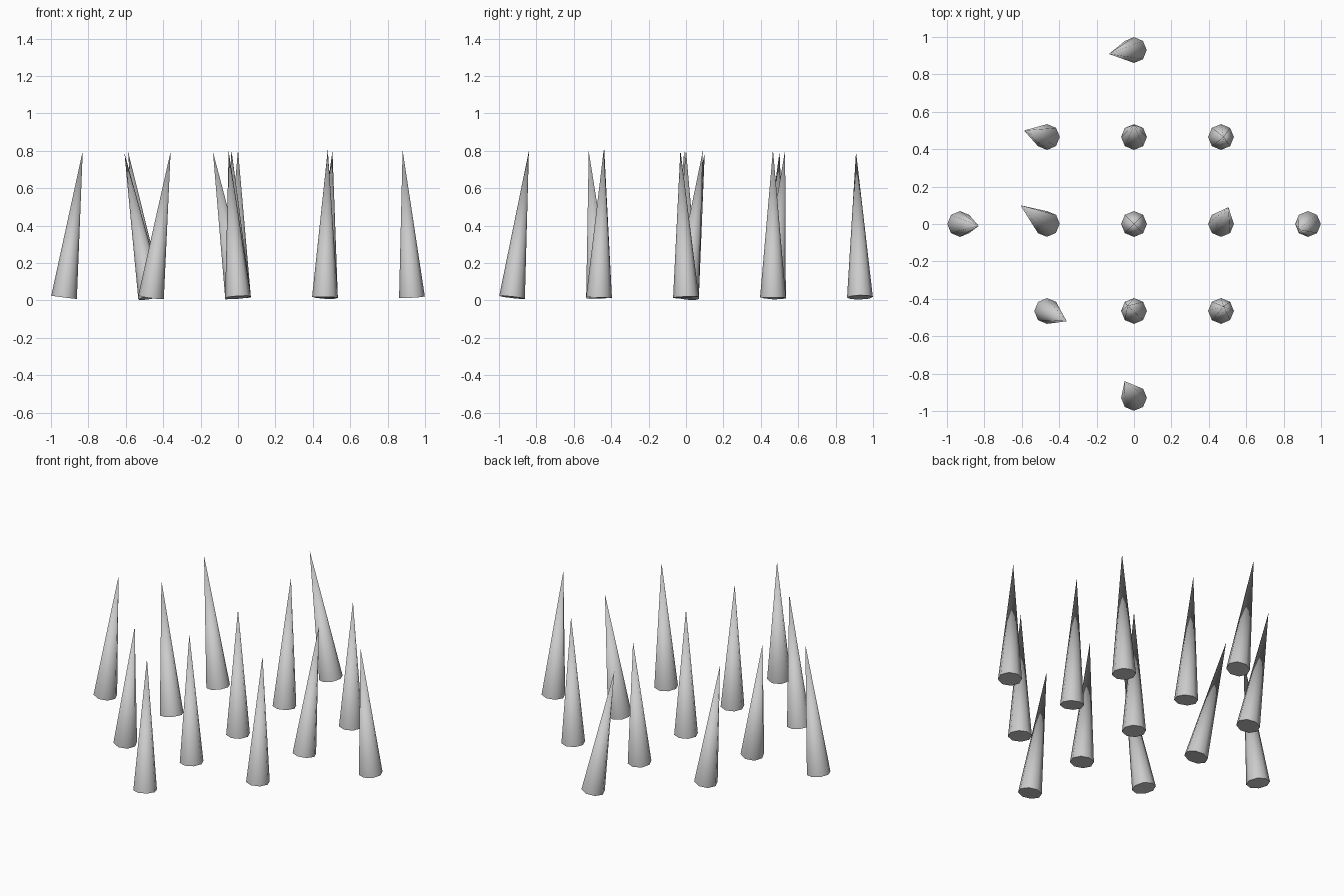
import bpy, math
from mathutils import Vector

if "Cube" in bpy.data.objects:
    bpy.data.objects.remove(bpy.data.objects["Cube"])

S = 0.465        # grid spacing
R = 0.069        # base radius
L = 0.79         # spike length
BASE_Z = 0.0125

# grid column, grid row, tip x, tip y
spikes = [
    (0, 2, -0.134, 0.909),
    (-1, 1, -0.588, 0.50), (0, 1, 0.0, 0.53), (1, 1, 0.48, 0.465),
    (-2, 0, -0.83, -0.01), (-1, 0, -0.607, 0.10), (0, 0, 0.0, 0.0),
    (1, 0, 0.505, 0.09), (2, 0, 0.88, -0.03),
    (-1, -1, -0.36, -0.52), (0, -1, -0.035, -0.437), (1, -1, 0.48, -0.44),
    (0, -2, -0.05, -0.84),
]


def add_spike(index, base, lean):
    """Eight-sided cone whose base centre sits at base, leaning by lean (x, y)."""
    axis = Vector((lean[0], lean[1], math.sqrt(L * L - lean[0] ** 2 - lean[1] ** 2)))
    bpy.ops.mesh.primitive_cone_add(vertices=8, radius1=R, radius2=0, depth=L)
    ob = bpy.context.object
    ob.name = f"spike_{index:02d}"
    ob.rotation_mode = 'QUATERNION'
    ob.rotation_quaternion = Vector((0, 0, 1)).rotation_difference(axis)
    ob.location = Vector(base) + axis / 2
    bpy.ops.object.shade_smooth_by_angle(angle=math.radians(60))


# Diamond field of leaning spikes
for i, (cx, cy, tx, ty) in enumerate(spikes, 1):
    x, y = cx * S, cy * S
    add_spike(i, (x, y, BASE_Z + 0.004), (tx - x, ty - y))
